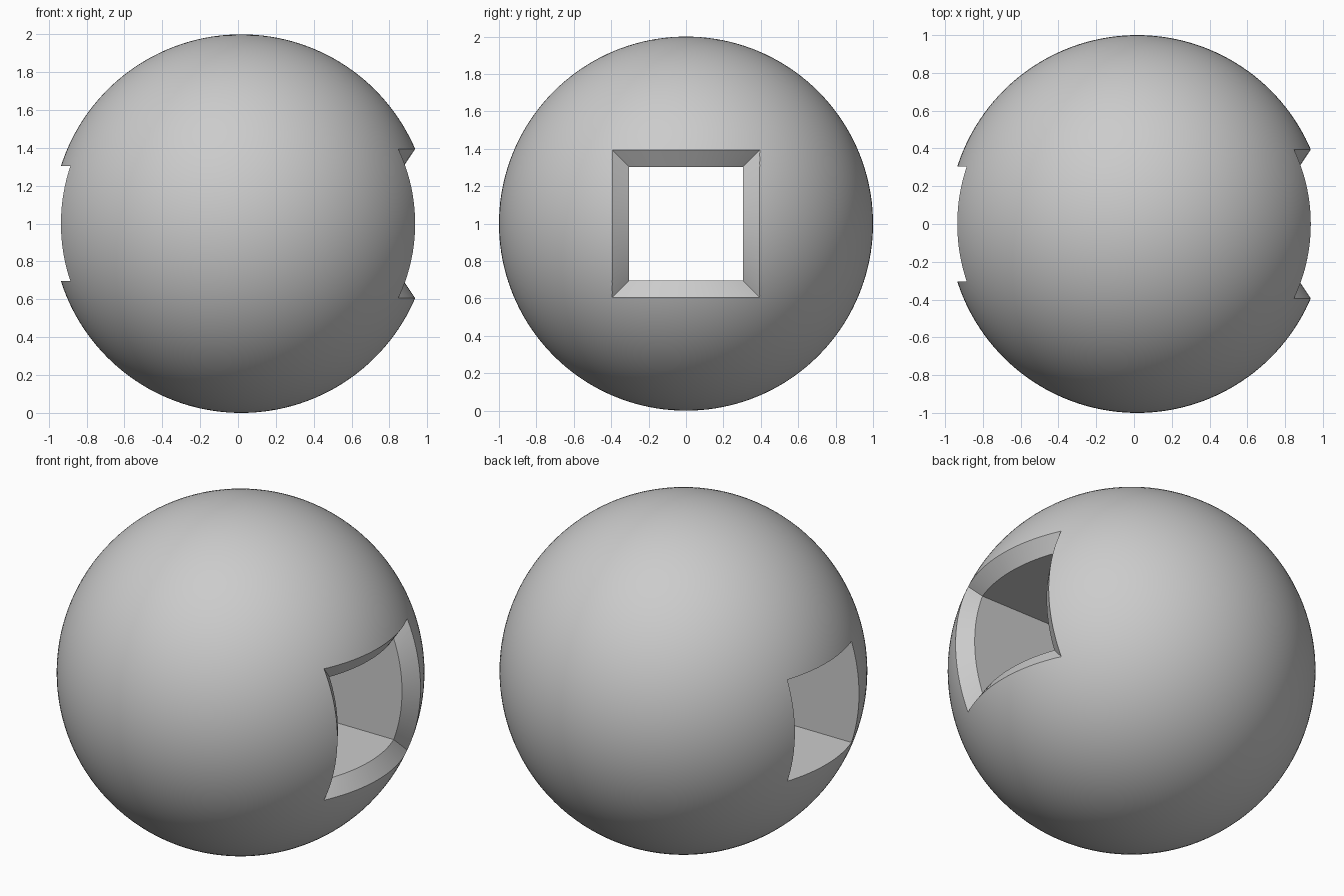
import bpy, bmesh, math

if "Cube" in bpy.data.objects:
    bpy.data.objects.remove(bpy.data.objects["Cube"])

CX = 0.017               # ball centre on x, so the trimmed ball is centred
HOLE, RIM = 0.304, 0.394 # half widths of the tunnel and of its chamfered mouth
INNER_R = 0.911          # chamfer ends on this inner concentric sphere
N = 32                   # points per side of the square rings

# Ball
bpy.ops.mesh.primitive_uv_sphere_add(segments=160, ring_count=80, radius=1, location=(CX, 0, 1))
ball = bpy.context.object
ball.name = "ball"


def square(h):
    """Points around a square of half width h."""
    s = [-h + 2 * h * i / N for i in range(N)]
    return ([(a, -h) for a in s] + [(h, a) for a in s] +
            [(-a, h) for a in s] + [(-h, -a) for a in s])


def ring(bm, h, x=None, r=None):
    """Square ring, flat at x or draped over a sphere of radius r."""
    return [bm.verts.new((x if r is None else math.sqrt(r * r - y * y - z * z), y, z))
            for y, z in square(h)]


# Tunnel cutter: straight square bore, flared at the +x mouth
bm = bmesh.new()
k = 1.1                  # carry the chamfer slightly past the ball surface
rings = [ring(bm, HOLE, x=-1.4),
         ring(bm, HOLE, r=INNER_R),
         ring(bm, HOLE + k * (RIM - HOLE), r=INNER_R + k * (1 - INNER_R)),
         ring(bm, HOLE + k * (RIM - HOLE), x=1.4)]
for a, b in zip(rings, rings[1:]):
    for i in range(4 * N):
        j = (i + 1) % (4 * N)
        bm.faces.new((a[i], a[j], b[j], b[i]))
bm.faces.new(rings[0])
bm.faces.new(rings[-1])
bmesh.ops.recalc_face_normals(bm, faces=bm.faces)
mesh = bpy.data.meshes.new("tunnel_cutter")
bm.to_mesh(mesh)
bm.free()
cutter = bpy.data.objects.new("tunnel_cutter", mesh)
cutter.location = (CX, 0, 1)
cutter.hide_render = True
bpy.context.collection.objects.link(cutter)

# Cut the tunnel and smooth the ball
mod = ball.modifiers.new("tunnel", 'BOOLEAN')
mod.operation = 'DIFFERENCE'
mod.solver = 'EXACT'
mod.object = cutter
bpy.context.view_layer.update()
bpy.ops.object.modifier_apply(modifier=mod.name)
bpy.data.objects.remove(cutter)
bpy.ops.object.shade_smooth_by_angle(angle=math.radians(25))
